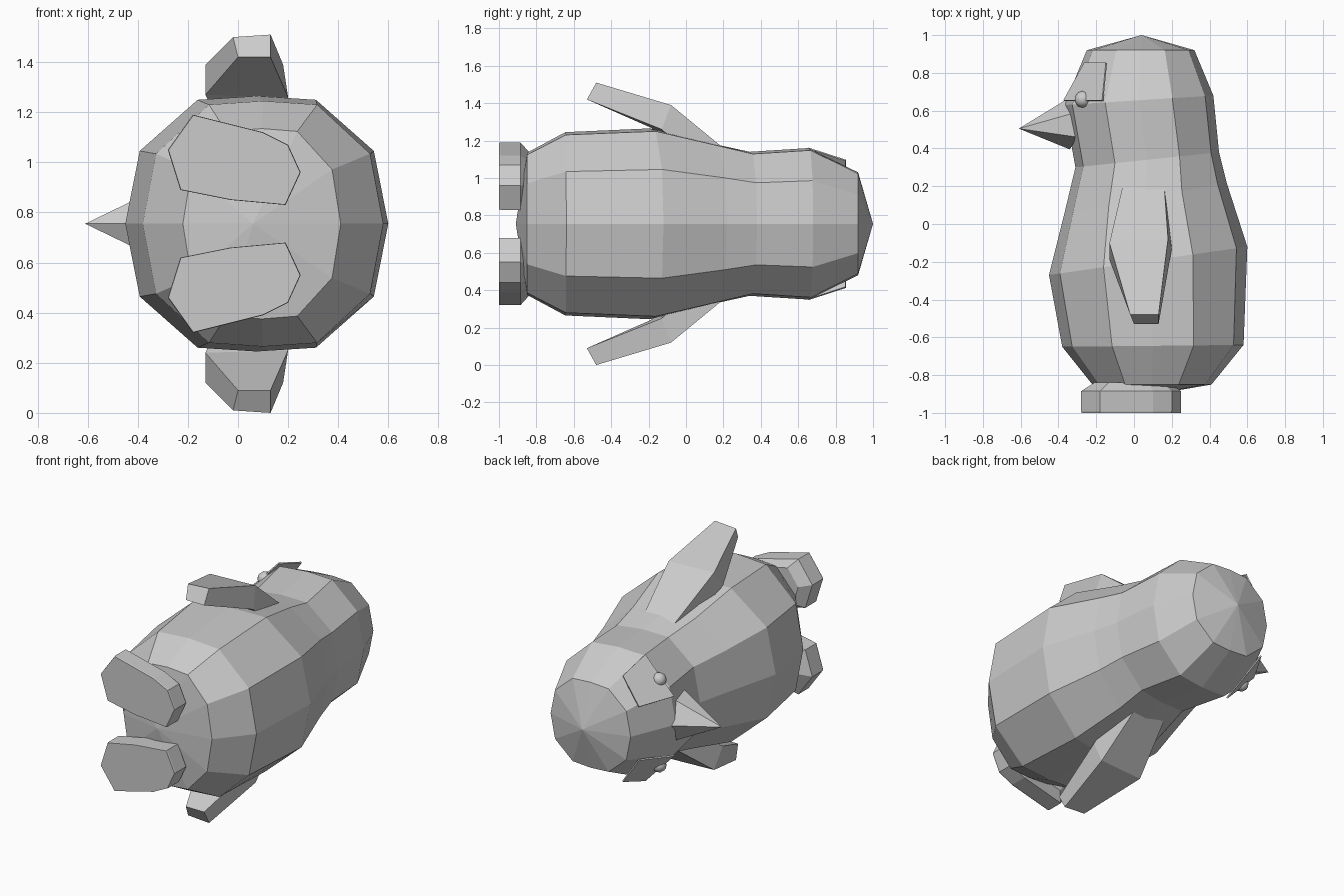
import bpy, bmesh
from mathutils import Vector

cube = bpy.data.objects.get("Cube")
if cube:
    bpy.data.objects.remove(cube, do_unlink=True)

MID = 0.755  # height of the symmetry plane: the bird lies on its side

grey = bpy.data.materials.new("plain grey")
grey.use_nodes = True
grey.diffuse_color = (0.6, 0.6, 0.6, 1)
grey.node_tree.nodes["Principled BSDF"].inputs["Base Color"].default_value = (0.6, 0.6, 0.6, 1)


def loft(name, rings, start=None, end=None, mirror=False):
    """Skin a stack of equal rings; optional end points make pointed caps."""
    bm = bmesh.new()
    rows = [[bm.verts.new(p) for p in ring] for ring in rings]
    n = len(rows[0])
    for a, b in zip(rows, rows[1:]):
        for i in range(n):
            j = (i + 1) % n
            bm.faces.new((a[i], a[j], b[j], b[i]))
    for row, tip in ((rows[0], start), (rows[-1], end)):
        if tip:
            t = bm.verts.new(tip)
            for i in range(n):
                bm.faces.new((row[i], row[(i + 1) % n], t))
        else:
            bm.faces.new(row)
    return finish(name, bm, mirror)


def finish(name, bm, mirror=False):
    """Make the object, plus a copy reflected across the symmetry plane."""
    bmesh.ops.recalc_face_normals(bm, faces=bm.faces)
    sides = [("left_" + name, 1), ("right_" + name, -1)] if mirror else [(name, 1)]
    for label, side in sides:
        part = bm.copy()
        if side < 0:
            for v in part.verts:
                v.co.z = 2 * MID - v.co.z
            bmesh.ops.reverse_faces(part, faces=part.faces)
        mesh = bpy.data.meshes.new(label)
        part.to_mesh(mesh)
        part.free()
        mesh.materials.append(grey)
        bpy.context.collection.objects.link(bpy.data.objects.new(label, mesh))
    bm.free()


# Body and head: boxy twelve-sided rings (belly y, back y, belly x, back x, half width)
quarter = [(1, 0), (0.89, 0.57), (0.45, 0.97)]
section = quarter + [(0, 1)] + [(-c, s) for c, s in quarter[::-1]]
section += [(c, -s) for c, s in section[-2:0:-1]]


def body_ring(yf, yb, xf, xb, half):
    cx, rx = (xf + xb) / 2, (xb - xf) / 2
    cy, ry = (yf + yb) / 2, (yb - yf) / 2
    return [(cx + rx * c, cy + ry * c, MID + half * s) for c, s in section]


profile = [
    (-0.85, -0.85, -0.22, 0.41, 0.38),
    (-0.65, -0.64, -0.38, 0.58, 0.49),
    (-0.27, -0.12, -0.45, 0.60, 0.51),
    (0.05, 0.22, -0.37, 0.49, 0.43),
    (0.30, 0.38, -0.31, 0.45, 0.385),
    (0.63, 0.68, -0.37, 0.42, 0.405),
    (0.92, 0.92, -0.25, 0.32, 0.275),
]
loft("body", [body_ring(*p) for p in profile], (0.06, -0.91, MID), (0.04, 1.0, MID))

# Beak: a six-sided base narrowing to a blunt tip
beak_base = [(-0.34, 0.67, 0), (-0.31, 0.59, 0.14), (-0.30, 0.46, 0.15),
             (-0.34, 0.395, 0), (-0.30, 0.46, -0.15), (-0.31, 0.59, -0.14)]
tip = Vector((-0.61, 0.505, 0))
mid_z = Vector((0, 0, MID))
base = [Vector(p) for p in beak_base]
loft("beak", [[p + mid_z for p in base],
              [p.lerp(tip, 0.88) + mid_z for p in base]], end=tip + mid_z)

# Flippers: bent slabs swept away from the sides
flipper_outer = [(-0.06, 0.20, 1.16), (-0.13, -0.10, 1.39), (-0.02, -0.48, 1.50),
                 (0.13, -0.48, 1.51), (0.18, -0.08, 1.39), (0.16, 0.20, 1.16)]
flipper_inner = [(-0.06, 0.02, 1.12), (-0.13, -0.19, 1.27), (0.0, -0.53, 1.42),
                 (0.13, -0.53, 1.42), (0.20, -0.13, 1.26), (0.17, 0.02, 1.12)]
bm = bmesh.new()
outer = [bm.verts.new(p) for p in flipper_outer]
inner = [bm.verts.new(p) for p in flipper_inner]
for i in range(6):
    bm.faces.new((outer[i], outer[i - 1], inner[i - 1], inner[i]))
for row in (outer, inner):  # fold each broad face across its widest line
    bm.faces.new((row[0], row[1], row[4], row[5]))
    bm.faces.new((row[1], row[2], row[3], row[4]))
finish("flipper", bm, mirror=True)

# Feet: flat soles with a sloped upper edge
sole = [(-0.28, 1.05), (-0.18, 1.19), (0.10, 1.12), (0.20, 1.07),
        (0.25, 0.96), (0.19, 0.83), (-0.03, 0.85), (-0.23, 0.89)]


def foot_ring(y, k):
    return [(k * x, y, 0.99 + k * (z - 0.99)) for x, z in sole]


loft("foot", [foot_ring(-1, 0.99), foot_ring(-0.99, 1), foot_ring(-0.885, 1),
              foot_ring(-0.84, 0.75)], mirror=True)

# Eye patches: thin plates laid over the sides of the face
patch = [Vector(p) for p in ((-0.14, 0.85, 1.09), (-0.16, 0.65, 1.155),
                             (-0.365, 0.65, 0.94), (-0.255, 0.85, 0.92))]
normal = (patch[0] - patch[2]).cross(patch[3] - patch[1]).normalized()
if normal.z < 0:
    normal = -normal
loft("eye_patch", [[p + normal * d for p in patch] for d in (0.004, 0.013)], mirror=True)

# Eyes: small beads on the patches
bm = bmesh.new()
bmesh.ops.create_icosphere(bm, subdivisions=2, radius=0.045)
bmesh.ops.translate(bm, verts=bm.verts, vec=(-0.27, 0.66, 1.03))
for f in bm.faces:
    f.smooth = True
finish("eye", bm, mirror=True)
